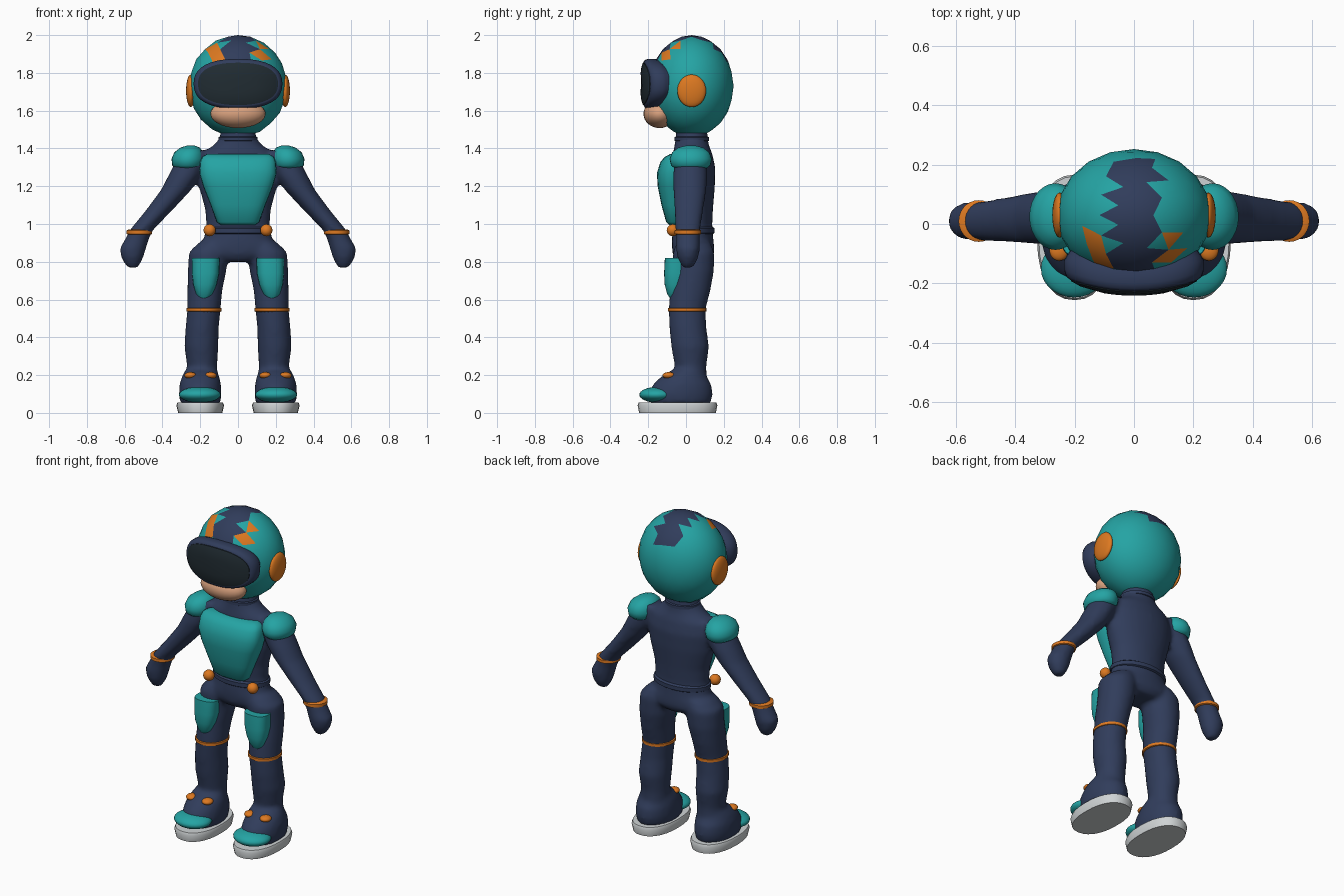
import bpy, bmesh, math
from mathutils import Matrix, Vector


def material(name, rgb):
    m = bpy.data.materials.new(name)
    m.diffuse_color = (*rgb, 1)
    return m


NAVY = material("navy suit", (0.03, 0.046, 0.105))
TEAL = material("teal armour", (0.018, 0.37, 0.37))
ORANGE = material("orange trim", (0.72, 0.19, 0.015))
SKIN = material("skin", (0.70, 0.36, 0.21))
LENS = material("dark lens", (0.015, 0.025, 0.032))
GREY = material("light grey sole", (0.62, 0.65, 0.66))


def finish(name, bm, *mats):
    bmesh.ops.recalc_face_normals(bm, faces=bm.faces)
    me = bpy.data.meshes.new(name)
    bm.to_mesh(me)
    bm.free()
    for m in mats:
        me.materials.append(m)
    me.shade_smooth()
    me.set_sharp_from_angle(angle=math.radians(50))
    ob = bpy.data.objects.new(name, me)
    bpy.context.collection.objects.link(ob)
    return ob


def add_loft(bm, rings, power=2.0, n=28):
    """Join horizontal superellipse rings (cx, cy, z, rx, ry), capped."""
    loops = []
    for cx, cy, z, rx, ry in rings:
        loop = []
        for i in range(n):
            a = 2 * math.pi * i / n
            c, s = math.cos(a), math.sin(a)
            loop.append(bm.verts.new((
                cx + rx * math.copysign(abs(c) ** (2 / power), c),
                cy + ry * math.copysign(abs(s) ** (2 / power), s), z)))
        loops.append(loop)
    for a, b in zip(loops, loops[1:]):
        for i in range(n):
            j = (i + 1) % n
            bm.faces.new((a[i], a[j], b[j], b[i]))
    bm.faces.new(loops[0][::-1])
    bm.faces.new(loops[-1])


def loft(name, rings, mat, power=2.0):
    bm = bmesh.new()
    add_loft(bm, rings, power)
    return finish(name, bm, mat)


def ball(name, centre, radii, mat):
    bm = bmesh.new()
    bmesh.ops.create_uvsphere(bm, u_segments=28, v_segments=16, radius=1,
                              matrix=Matrix.LocRotScale(Vector(centre), None, Vector(radii)))
    return finish(name, bm, mat)


def band(name, cx, cy, z, rx, ry, h, mat):
    return loft(name, [(cx, cy, z - h, rx - .012, ry - .012), (cx, cy, z - h * .6, rx, ry),
                       (cx, cy, z + h * .6, rx, ry), (cx, cy, z + h, rx - .012, ry - .012)], mat)


# suit: torso, hips, arms, legs and boots fused into one smooth skin
bm = bmesh.new()
add_loft(bm, [(0, .035, .93, .18, .105), (0, .035, 1.0, .168, .104), (0, .035, 1.08, .175, .108),
              (0, .035, 1.2, .208, .118), (0, .04, 1.3, .215, .115), (0, .035, 1.37, .20, .105),
              (0, .03, 1.42, .125, .09), (0, .03, 1.46, .095, .085), (0, .03, 1.52, .09, .08)])
add_loft(bm, [(0, .035, .98, .165, .105), (0, .035, .92, .182, .11), (0, .037, .88, .23, .112),
              (0, .04, .84, .235, .11), (0, .04, .80, .13, .085)])
for s in (1, -1):
    add_loft(bm, [(s * x, y, z, rx, ry) for x, y, z, rx, ry in (
        (.13, .04, .90, .08, .09), (.155, .04, .85, .105, .11), (.164, .04, .75, .102, .108),
        (.175, .023, .65, .092, .107), (.18, .006, .55, .088, .098), (.19, .01, .45, .088, .098),
        (.194, .022, .35, .09, .1), (.19, .024, .25, .08, .084), (.195, .024, .1, .085, .09))])
    add_loft(bm, [(s * x, y, z, rx, ry) for x, y, z, rx, ry in (
        (.2, -.03, .045, .105, .16), (.2, -.03, .10, .113, .172), (.2, -.02, .15, .11, .155),
        (.198, -.012, .19, .10, .122), (.195, .01, .225, .085, .09))])
    add_loft(bm, [(s * x, y, z, rx, ry) for x, y, z, rx, ry in (
        (.21, .03, 1.39, .05, .06), (.24, .025, 1.34, .085, .085), (.285, .022, 1.25, .087, .092),
        (.328, .02, 1.18, .08, .088), (.42, .015, 1.07, .07, .076), (.51, .01, .97, .062, .066),
        (.535, .01, .92, .063, .062), (.557, .01, .87, .07, .064), (.56, .01, .82, .058, .055),
        (.558, .01, .77, .03, .03))])
suit = finish("suit", bm, NAVY)
rm = suit.modifiers.new("fuse", 'REMESH')
rm.mode = 'VOXEL'
rm.voxel_size = .014
rm.use_smooth_shade = True
sm = suit.modifiers.new("soften", 'SMOOTH')
sm.factor = .5
sm.iterations = 6

# helmet with painted crest stripe and orange flashes
bm = bmesh.new()
bmesh.ops.create_icosphere(bm, subdivisions=3, radius=1)
bmesh.ops.transform(bm, verts=bm.verts, matrix=Matrix.LocRotScale(
    Vector((0, .03, 1.73)), None, Vector((.26, .222, .27))))
for f in bm.faces:
    c = f.calc_center_median()
    if c.z > 1.85 and abs(c.x) < .075:
        f.material_index = 1
    elif c.z > 1.84 and .095 < abs(c.x) < .15 and -.15 < c.y < -.035:
        f.material_index = 2
finish("helmet", bm, TEAL, NAVY, ORANGE)

# visor: rings stacked toward the front, wrapped round the face


def visor(name, rings, mat):
    bm = bmesh.new()
    add_loft(bm, [(0, 0, d, rx, rz) for d, rx, rz in rings], 2.4, 40)
    for v in bm.verts:
        x, up, depth = v.co
        v.co = (x, -depth + .8 * x * x, 1.742 + up)
    finish(name, bm, mat)


visor("visor_rim", [(.10, .2, .11), (.145, .225, .125), (.165, .235, .132), (.2, .235, .132),
                    (.218, .228, .126), (.225, .215, .115)], NAVY)
visor("visor_lens", [(.2, .212, .112), (.228, .212, .112), (.236, .18, .09), (.241, .1, .05)], LENS)

# face and neck
ball("face", (0, -.14, 1.583), (.146, .085, .075), SKIN)
band("collar", 0, .03, 1.45, .104, .092, .015, NAVY)

# chest armour and belt
loft("chest_plate", [(0, -.06, .995, .09, .03), (0, -.06, 1.01, .112, .045), (0, -.06, 1.1, .145, .07),
                     (0, -.06, 1.2, .185, .09), (0, -.06, 1.27, .205, .094), (0, -.055, 1.33, .2, .08),
                     (0, -.05, 1.355, .19, .062), (0, -.05, 1.37, .165, .035)], TEAL, 3)
band("belt", 0, .035, .965, .178, .117, .02, NAVY)

# paired parts
for s, side in ((1, "left"), (-1, "right")):
    ball(side + "_ear_disc", (s * .25, .03, 1.705), (.025, .076, .086), ORANGE)
    loft(side + "_shoulder_pad", [(s * x, .025, z, rx, ry) for x, z, rx, ry in (
        (.265, 1.295, .065, .085), (.265, 1.31, .083, .104), (.264, 1.345, .088, .112),
        (.26, 1.38, .077, .098), (.253, 1.405, .05, .065), (.25, 1.415, .02, .025))], TEAL)
    band(side + "_wrist_band", s * .522, .01, .957, .068, .07, .015, ORANGE)
    ball(side + "_belt_button", (s * .15, -.07, .967), (.032, .032, .032), ORANGE)
    loft(side + "_thigh_plate", [(s * x, -.05, z, rx, ry) for x, z, rx, ry in (
        (.17, .82, .073, .062), (.172, .74, .072, .066), (.175, .68, .062, .063),
        (.178, .63, .045, .05), (.18, .6, .022, .03))], TEAL, 2.6)
    band(side + "_knee_band", s * .18, .006, .546, .093, .102, .013, ORANGE)
    for i, x in enumerate((.145, .252)):
        ball(f"{side}_boot_clasp_{i + 1}", (s * x, -.09, .198), (.032, .034, .018), ORANGE)
    ball(side + "_toe_cap", (s * .202, -.15, .096), (.111, .097, .042), TEAL)
    loft(side + "_sole", [(s * .2, -.045, 0, .117, .203), (s * .2, -.045, .04, .126, .211),
                          (s * .2, -.045, .056, .12, .205)], GREY, 2.3)
